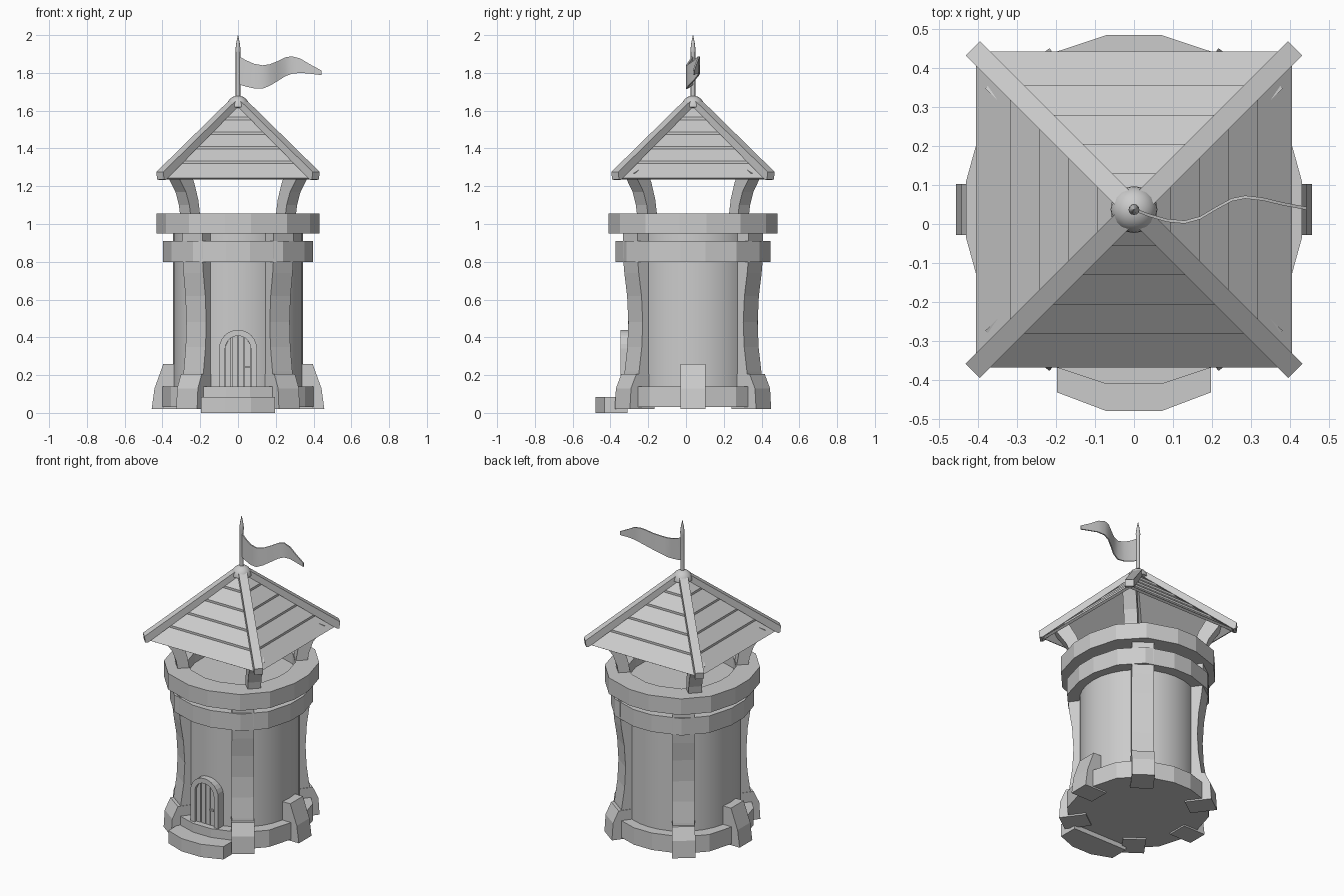
import bpy, bmesh, math
from mathutils import Vector, Matrix

if "Cube" in bpy.data.objects:
    bpy.data.objects.remove(bpy.data.objects["Cube"])

CY = 0.037  # tower axis in y


def loft(name, loops, close=False, caps=True, smooth=False):
    """Skin a series of equal-length vertex loops; close joins last to first."""
    bm = bmesh.new()
    rows = [[bm.verts.new(p) for p in loop] for loop in loops]
    n, m = len(rows[0]), len(rows)
    for i in range(m if close else m - 1):
        a, b = rows[i], rows[(i + 1) % m]
        for j in range(n):
            bm.faces.new((a[j], a[(j + 1) % n], b[(j + 1) % n], b[j]))
    if caps and not close:
        bm.faces.new(rows[0])
        bm.faces.new(rows[-1])
    bmesh.ops.recalc_face_normals(bm, faces=bm.faces)
    me = bpy.data.meshes.new(name)
    bm.to_mesh(me)
    bm.free()
    ob = bpy.data.objects.new(name, me)
    bpy.context.collection.objects.link(ob)
    if smooth:
        bpy.context.view_layer.objects.active = ob
        bpy.ops.object.select_all(action='DESELECT')
        ob.select_set(True)
        bpy.ops.object.shade_smooth_by_angle(angle=math.radians(35))
    return ob


def polygon16(rx, ry, z):
    """Slightly irregular 16-gon with flats on the axes."""
    q = [(1, .16), (.885, .56), (.6, .86), (.16, 1)]
    pts = q + [(-x, y) for x, y in reversed(q)]
    pts += [(-x, -y) for x, y in pts]
    return [(x * rx, CY + y * ry, z) for x, y in pts]


def circle(r, z, n=32):
    return [(r * math.cos(2 * math.pi * i / n), CY + r * math.sin(2 * math.pi * i / n), z)
            for i in range(n)]


def square(h, z):
    return [(sx * h, CY + sy * h, z) for sx, sy in ((1, 1), (-1, 1), (-1, -1), (1, -1))]


def radial(name, angle, profile, half):
    """Extrude an (r, z) profile sideways, turned to the given angle."""
    c, s = math.cos(angle), math.sin(angle)
    loops = [[(r * c - t * s, CY + r * s + t * c, z) for r, z in profile] for t in (-half, half)]
    return loft(name, loops)


def front_prism(name, pts, y0, y1):
    return loft(name, [[(x, y, z) for x, z in pts] for y in (y0, y1)])


def arch(w, z0, zs, n=12):
    return [(w, z0)] + [(w * math.cos(math.pi * i / n), zs + w * math.sin(math.pi * i / n))
                        for i in range(n + 1)] + [(-w, z0)]


# Tower body, base and parapet rings
loft("tower_wall", [circle(.345, .05), circle(.345, .985)], smooth=True)
loft("base", [polygon16(.40, .405, .03), polygon16(.40, .405, .14)])
for name, rx, ry, z0, z1 in (("lower_ring", .398, .41, .80, .91),
                             ("upper_ring", .431, .448, .95, 1.055)):
    loft(name, [polygon16(rx, ry, z0), polygon16(rx, ry, z1),
                polygon16(.30, .31, z1), polygon16(.30, .31, z0)], close=True)

# Curved pillars, their feet and the roof posts at the diagonals
for i, (sx, sy) in enumerate(((1, 1), (-1, 1), (-1, -1), (1, -1))):
    a = math.atan2(sy * math.sin(math.radians(54)), sx * math.cos(math.radians(54)))
    radial(f"pillar_{i}", a, [(.30, .1), (.41, .1), (.40, .22), (.382, .35), (.376, .48),
                              (.384, .62), (.402, .74), (.41, .82), (.41, .95), (.30, .95)], .065)
    radial(f"pillar_foot_{i}", a, [(.30, .02), (.462, .02), (.455, .13), (.42, .205),
                                   (.30, .205)], .068)
    b = math.atan2(sy * .71, sx * .74)
    radial(f"roof_post_{i}", b, [(.315, 1.04), (.385, 1.04), (.395, 1.10), (.42, 1.17),
                                 (.465, 1.235), (.49, 1.27), (.41, 1.31), (.36, 1.22),
                                 (.33, 1.13)], .04)

# Side buttress feet
for name, a in (("right_foot", 0), ("left_foot", math.pi)):
    radial(name, a, [(.30, .02), (.457, .02), (.442, .13), (.395, .26), (.30, .26)], .065)

# Stepped plank roof with a hollow underside
roof_z = lambda h: 1.655 - 1.03 * h
edges = [.405, .318, .243, .168, .093, .01]
loops = [square(.39, 1.235)]
for lo, hi in zip(edges, edges[1:]):
    loops += [square(lo, roof_z(lo) + .006), square(hi, roof_z(hi) - .008)]
loops = [square(.005, 1.60)] + loops
loft("plank_roof", loops)

# Hip beams along the roof corners
for i, (sx, sy) in enumerate(((1, 1), (-1, 1), (-1, -1), (1, -1))):
    radial(f"hip_beam_{i}", math.atan2(sy, sx),
           [(.02, 1.625), (.02, 1.668), (.585, 1.276), (.58, 1.235), (.565, 1.234)], .026)

# Knob and flag pole
knob = [(.02, 1.61)] + [(.06 * math.cos(t), 1.62 + .06 * math.sin(t))
                        for t in [math.radians(d) for d in (0, 15, 30, 45, 60, 75, 86)]]
loft("roof_knob", [circle(r, z, 20) for r, z in knob], smooth=True)
loft("flag_pole", [circle(r, z, 12) for r, z in
                   ((.012, 1.65), (.012, 1.91), (.014, 1.92), (.009, 1.96), (.001, 2.0))], smooth=True)

# Waving flag: x, y, bottom z, top z
wave = [(.0, .037, 1.74, 1.892), (.04, .022, 1.728, 1.868), (.085, .009, 1.718, 1.848),
        (.13, .005, 1.716, 1.84), (.17, .016, 1.733, 1.846), (.21, .04, 1.757, 1.862),
        (.25, .062, 1.782, 1.882), (.285, .069, 1.795, 1.888), (.33, .064, 1.80, 1.876),
        (.38, .052, 1.796, 1.846), (.443, .04, 1.788, 1.812)]
loft("flag", [[(x, y - .004, a), (x, y + .004, a), (x, y + .004, b), (x, y - .004, b)]
              for x, y, a, b in wave], smooth=True)

# Arched door: frame, planks and handle
outer, inner = arch(.10, .13, .34), arch(.068, .13, .34)
loft("door_frame", [[(x, y, z) for x, z in p] for p, y in
                    ((outer, -.28), (outer, -.346), (inner, -.346), (inner, -.28))], close=True)
front_prism("door_back", arch(.07, .13, .34), -.28, -.318)
for i in range(4):
    x0, x1 = -.067 + .034 * i, -.067 + .034 * i + .030
    top = lambda x: .34 + math.sqrt(max(0, .068 ** 2 - x * x))
    front_prism(f"door_plank_{i}", [(x0, .13), (x1, .13), (x1, top(x1)),
                                    ((x0 + x1) / 2, top((x0 + x1) / 2)), (x0, top(x0))], -.30, -.33)
front_prism("door_handle", [(.03, .238), (.062, .238), (.062, .248), (.03, .248)], -.32, -.34)

# Front doorstep
step = [(-.197, -.31), (-.197, -.432), (-.07, -.48), (.07, -.48), (.197, -.432), (.197, -.31)]
loft("doorstep", [[(x, y, z) for x, y in step] for z in (0, .083)])
